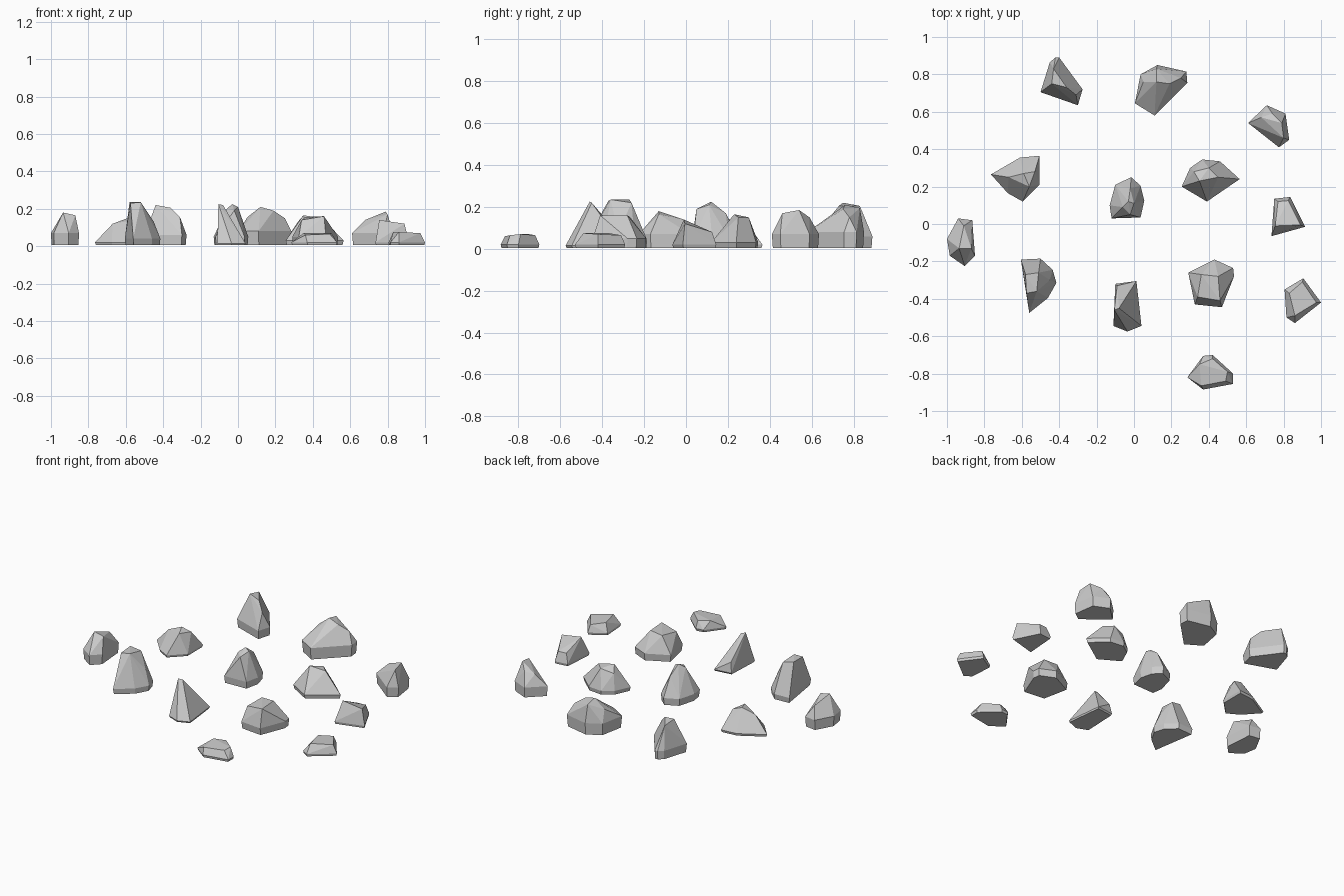
import bpy, bmesh, math


def rock(name, belt, footprint, crest, taper=0.96):
    """Faceted stone: flat base, a belt at its widest outline, and a few crest corners."""
    cx = sum(p[0] for p in footprint) / len(footprint)
    cy = sum(p[1] for p in footprint) / len(footprint)
    bm = bmesh.new()
    for x, y in footprint:
        bm.verts.new((cx + (x - cx) * taper, cy + (y - cy) * taper, 0.005))
        bm.verts.new((x, y, belt))
    for p in crest:
        bm.verts.new(p)
    hull = bmesh.ops.convex_hull(bm, input=bm.verts[:])
    extra = {g for g in hull["geom_interior"] + hull["geom_unused"]
             if isinstance(g, bmesh.types.BMVert)}
    bmesh.ops.delete(bm, geom=list(extra), context='VERTS')
    # merge nearly flat triangles into larger facets
    bmesh.ops.dissolve_limit(bm, angle_limit=math.radians(5),
                             verts=bm.verts[:], edges=bm.edges[:])
    bmesh.ops.recalc_face_normals(bm, faces=bm.faces[:])
    mesh = bpy.data.meshes.new(name)
    bm.to_mesh(mesh)
    bm.free()
    bpy.context.collection.objects.link(bpy.data.objects.new(name, mesh))


# back row
rock("rock_back_left", 0.06,
     [(-.42, .89), (-.40, .89), (-.275, .72), (-.30, .635), (-.50, .705), (-.45, .865)],
     [(-.43, .83, .205), (-.44, .75, .22), (-.36, .73, .205), (-.31, .69, .155)])
rock("rock_back_middle", 0.08,
     [(.035, .80), (.125, .85), (.28, .815), (.285, .755), (.11, .58), (.005, .645)],
     [(.05, .76, .155), (.12, .76, .21), (.19, .75, .19), (.12, .83, .195), (.25, .78, .15)])
rock("rock_back_right", 0.07,
     [(.61, .54), (.71, .635), (.81, .59), (.83, .45), (.775, .41)],
     [(.68, .57, .14), (.79, .54, .185), (.80, .46, .17), (.74, .59, .15)])

# middle rows
rock("rock_mid_left", 0.02,
     [(-.765, .265), (-.61, .355), (-.505, .365), (-.505, .21), (-.595, .12), (-.675, .165)],
     [(-.67, .25, .12), (-.59, .27, .15), (-.53, .28, .13), (-.56, .20, .14)])
rock("rock_centre", 0.05,
     [(-.13, .10), (-.10, .21), (-.015, .25), (.035, .205), (.055, .125), (.035, .035), (-.12, .03)],
     [(-.03, .12, .225), (-.06, .09, .20), (-.02, .05, .19), (0, .11, .21), (-.02, .19, .17)])
rock("rock_mid_right", 0.03,
     [(.255, .20), (.30, .30), (.365, .345), (.46, .335), (.565, .24), (.39, .12)],
     [(.35, .23, .165), (.40, .30, .15), (.32, .28, .13), (.45, .25, .15)])
rock("rock_far_right", 0.02,
     [(.75, .135), (.835, .145), (.915, -.015), (.735, -.065)],
     [(.755, -.01, .14), (.89, -.005, .12), (.77, .12, .08), (.825, .125, .08)])
rock("rock_far_left", 0.07,
     [(-.94, .03), (-.865, .02), (-.85, -.17), (-.905, -.225), (-.985, -.17), (-1, -.08)],
     [(-.935, -.13, .18), (-.87, -.13, .165), (-.91, -.01, .14)])

# front rows
rock("rock_front_left", 0.04,
     [(-.605, -.19), (-.50, -.185), (-.435, -.245), (-.415, -.315), (-.46, -.395), (-.56, -.475)],
     [(-.575, -.37, .23), (-.52, -.36, .235), (-.51, -.26, .22), (-.58, -.27, .235),
      (-.45, -.30, .13)])
rock("rock_front_middle", 0.015,
     [(-.10, -.32), (.013, -.305), (.04, -.545), (-.035, -.575), (-.11, -.545)],
     [(-.105, -.46, .225), (-.08, -.45, .22), (-.09, -.33, .08)])
rock("rock_front_right", 0.05,
     [(.29, -.26), (.43, -.19), (.53, -.235), (.535, -.28), (.47, -.445), (.325, -.43)],
     [(.34, -.39, .14), (.46, -.41, .16), (.45, -.28, .16), (.36, -.27, .155)])
rock("flat_rock_right", 0.02,
     [(.805, -.35), (.905, -.29), (1, -.42), (.86, -.53), (.815, -.50)],
     [(.83, -.37, .075), (.90, -.31, .065), (.975, -.42, .07), (.86, -.49, .075)])
rock("flat_rock_front", 0.02,
     [(.285, -.82), (.37, -.705), (.42, -.70), (.53, -.80), (.53, -.855), (.37, -.885)],
     [(.36, -.865, .06), (.35, -.75, .07), (.42, -.72, .065), (.50, -.79, .07), (.49, -.84, .065)])
